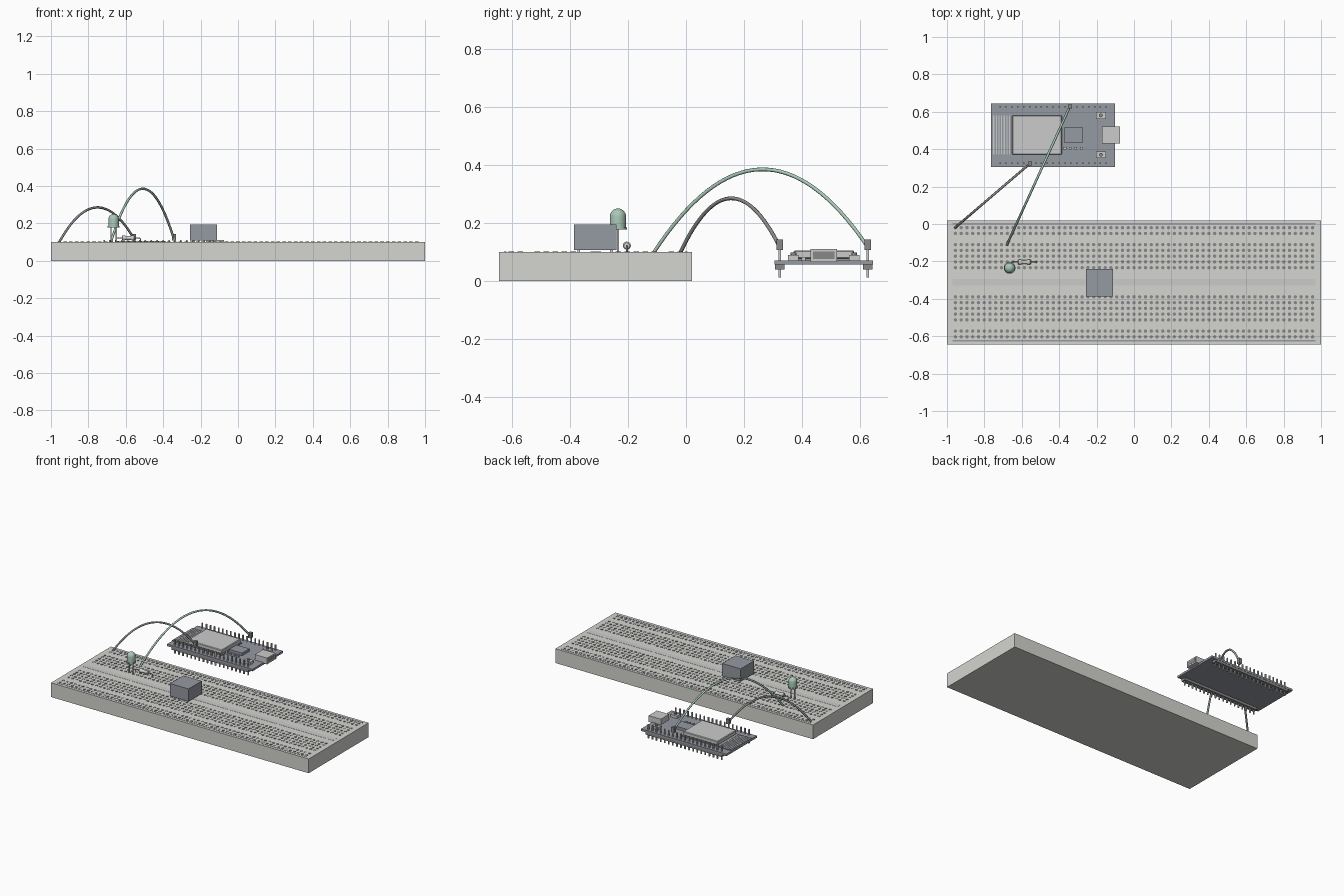
import bpy, bmesh, math
from mathutils import Matrix, Vector

if "Cube" in bpy.data.objects:
    bpy.data.objects.remove(bpy.data.objects["Cube"])


def mat(name, col):
    m = bpy.data.materials.new(name)
    m.diffuse_color = (*col, 1)
    m.use_nodes = True
    m.node_tree.nodes["Principled BSDF"].inputs["Base Color"].default_value = m.diffuse_color
    return m


CREAM = mat("cream", (0.66, 0.66, 0.63))
SLATE = mat("slate", (0.30, 0.32, 0.36))
GREEN = mat("green", (0.40, 0.58, 0.48))
DARK = mat("dark", (0.25, 0.25, 0.25))
METAL = mat("metal", (0.55, 0.56, 0.58))


def add_box(bm, x0, x1, y0, y1, z0, z1):
    m = Matrix.Translation(((x0 + x1) / 2, (y0 + y1) / 2, (z0 + z1) / 2))
    bmesh.ops.create_cube(bm, size=1, matrix=m @ Matrix.Diagonal((x1 - x0, y1 - y0, z1 - z0, 1)))


def add_cyl(bm, x, y, z0, z1, r, n=8):
    bmesh.ops.create_cone(bm, cap_ends=True, segments=n, radius1=r, radius2=r, depth=z1 - z0,
                          matrix=Matrix.Translation((x, y, (z0 + z1) / 2)))


def finish(name, bm, material):
    me = bpy.data.meshes.new(name)
    bm.to_mesh(me)
    bm.free()
    ob = bpy.data.objects.new(name, me)
    bpy.context.collection.objects.link(ob)
    me.materials.append(material)
    return ob


def boxes(name, material, *dims):
    bm = bmesh.new()
    for d in dims:
        add_box(bm, *d)
    return finish(name, bm, material)


def lathe(name, profile, material, matrix, n=24):
    """Revolve (radius, height) points around z."""
    bm = bmesh.new()
    vs = [bm.verts.new((r, 0, z)) for r, z in profile]
    es = [bm.edges.new(p) for p in zip(vs, vs[1:])]
    bmesh.ops.spin(bm, geom=vs + es, axis=(0, 0, 1), cent=(0, 0, 0), steps=n, angle=math.tau)
    bmesh.ops.remove_doubles(bm, verts=bm.verts, dist=1e-5)
    bmesh.ops.recalc_face_normals(bm, faces=bm.faces)
    bm.transform(matrix)
    ob = finish(name, bm, material)
    smooth(ob)
    return ob


def smooth(ob):
    bpy.ops.object.select_all(action='DESELECT')
    ob.select_set(True)
    bpy.context.view_layer.objects.active = ob
    bpy.ops.object.shade_smooth_by_angle(angle=math.radians(40))


def tube(name, pts, r, material):
    cu = bpy.data.curves.new(name, 'CURVE')
    cu.dimensions = '3D'
    cu.bevel_depth = r
    cu.bevel_resolution = 2
    cu.use_fill_caps = True
    sp = cu.splines.new('POLY')
    sp.points.add(len(pts) - 1)
    for p, c in zip(sp.points, pts):
        p.co = (*c, 1)
    cu.materials.append(material)
    ob = bpy.data.objects.new(name, cu)
    bpy.context.collection.objects.link(ob)


# Breadboard slab, centre channel and rail stripes
MID, TOP = -0.3115, 0.1
boxes("breadboard", CREAM, (-1, 1, -0.645, 0.02, 0, TOP))
boxes("centre_channel", METAL, (-0.97, 0.97, MID - 0.018, MID + 0.018, TOP - 0.01, TOP + 0.001))
boxes("rail_stripes", SLATE, *[(-0.97, 0.97, MID + s * 0.312 - 0.004, MID + s * 0.312 + 0.004,
                               TOP - 0.01, TOP + 0.001) for s in (-1, 1)])

# Contact holes, mirrored about the channel
PITCH = 0.0308
bm = bmesh.new()
rows = [0.078 + PITCH * i for i in range(5)] + [0.261, 0.261 + PITCH]
for s in (-1, 1):
    for r in rows:
        for i in range(63):
            add_cyl(bm, (i - 31) * PITCH, MID + s * r, TOP - 0.002, TOP + 0.002, 0.0095)
finish("contact_holes", bm, DARK)

# Box module straddling the channel
boxes("box_module", SLATE, (-0.256, -0.113, -0.387, -0.24, 0.107, 0.195))
boxes("box_module_legs", METAL, *[(x - 0.005, x + 0.005, y - 0.005, y + 0.005, 0.09, 0.11)
                                  for x in (-0.235, -0.135) for y in (-0.37, -0.257)])

# Light with domed lens and two legs
lx, ly = -0.665, -0.235
dome = [(0.028 * math.cos(a * math.pi / 16), 0.222 + 0.028 * math.sin(a * math.pi / 16)) for a in range(8)]
lathe("light_lens", [(0, 0.177), (0.0315, 0.177), (0.0315, 0.185), (0.028, 0.185)] + dome + [(0, 0.25)],
      GREEN, Matrix.Translation((lx, ly, 0)))
boxes("light_legs", METAL, *[(lx + d - 0.003, lx + d + 0.003, ly - 0.003, ly + 0.003, 0.09, 0.18)
                             for d in (-0.014, 0.014)])

# Resistor with swollen ends and bent leads
ry, rz = -0.204, 0.122
half = [(0, -0.035), (0.010, -0.035), (0.0138, -0.031), (0.0138, -0.019), (0.0105, -0.014)]
lathe("resistor_body", half + [(r, -z) for r, z in reversed(half)], CREAM,
      Matrix.Translation((-0.586, ry, rz)) @ Matrix.Rotation(math.pi / 2, 4, 'Y'), 16)
tube("resistor_lead", [(-0.651, ry, 0.09), (-0.651, ry, rz - 0.005), (-0.646, ry, rz), (-0.526, ry, rz),
                       (-0.521, ry, rz - 0.005), (-0.521, ry, 0.09)], 0.003, METAL)

# Controller board
PX0, PX1, PY0, PY1, PZ = -0.765, -0.102, 0.306, 0.645, 0.071
PC = (PY0 + PY1) / 2
boxes("circuit_board", SLATE, (PX0, PX1, PY0, PY1, 0.057, PZ))
boxes("radio_module_base", SLATE, (PX0, -0.38, PC - 0.112, PC + 0.112, PZ, 0.077))
shield = boxes("radio_shield", METAL, (-0.652, -0.385, PC - 0.105, PC + 0.105, 0.077, 0.105))
bev = shield.modifiers.new("bevel", 'BEVEL')
bev.width = 0.004
boxes("antenna_traces", METAL, *[(x - 0.003, x + 0.003, PC - 0.105, PC + 0.105, 0.076, 0.079)
                                 for x in [-0.75 + 0.014 * i for i in range(7)]])
boxes("chip", SLATE, (-0.374, -0.273, PC - 0.041, PC + 0.041, PZ, 0.09))
boxes("small_parts", METAL, *[(x - 0.007, x + 0.007, 0.398, 0.413, PZ, 0.081)
                              for x in (-0.369, -0.341, -0.312, -0.283)])
boxes("socket", METAL, (-0.17, -0.075, PC - 0.046, PC + 0.046, PZ - 0.005, 0.11))
boxes("socket_mouth", DARK, (-0.085, -0.0745, PC - 0.037, PC + 0.037, 0.075, 0.102))

# Push buttons, header strips and pins on both long sides
bm_b, bm_c, bm_h, bm_p = (bmesh.new() for _ in range(4))
for s in (-1, 1):
    y = PC + s * 0.105
    add_box(bm_b, -0.203, -0.151, y - 0.018, y + 0.018, PZ, 0.09)
    add_cyl(bm_c, -0.177, y, 0.09, 0.099, 0.01, 12)
    y = PC + s * 0.152
    add_box(bm_h, -0.73, -0.135, y - 0.016, y + 0.016, 0.04, 0.057)
    for i in range(19):
        x = -0.716 + i * PITCH * 1.025
        add_box(bm_p, x - 0.004, x + 0.004, y - 0.004, y + 0.004, 0.012, 0.11)
finish("push_buttons", bm_b, METAL)
finish("button_caps", bm_c, DARK)
finish("header_strips", bm_h, DARK)
finish("header_pins", bm_p, METAL)


# Arched jumper wires with plug housings
def wire(name, a, b, rise, material):
    a, b = Vector(a), Vector(b)
    pts = []
    for i in range(33):
        t = i / 32
        p = a.lerp(b, t)
        p.z += rise * 4 * t * (1 - t)
        pts.append(p)
    tube(name, pts, 0.0065, material)
    boxes(name + "_plug", DARK, (b.x - 0.011, b.x + 0.011, b.y - 0.011, b.y + 0.011, 0.107, 0.143))


wire("dark_wire", (-0.957, -0.02, 0.097), (-0.556, PC - 0.152, 0.117), 0.178, DARK)
wire("green_wire", (-0.68, -0.112, 0.097), (-0.343, PC + 0.152, 0.117), 0.278, GREEN)
